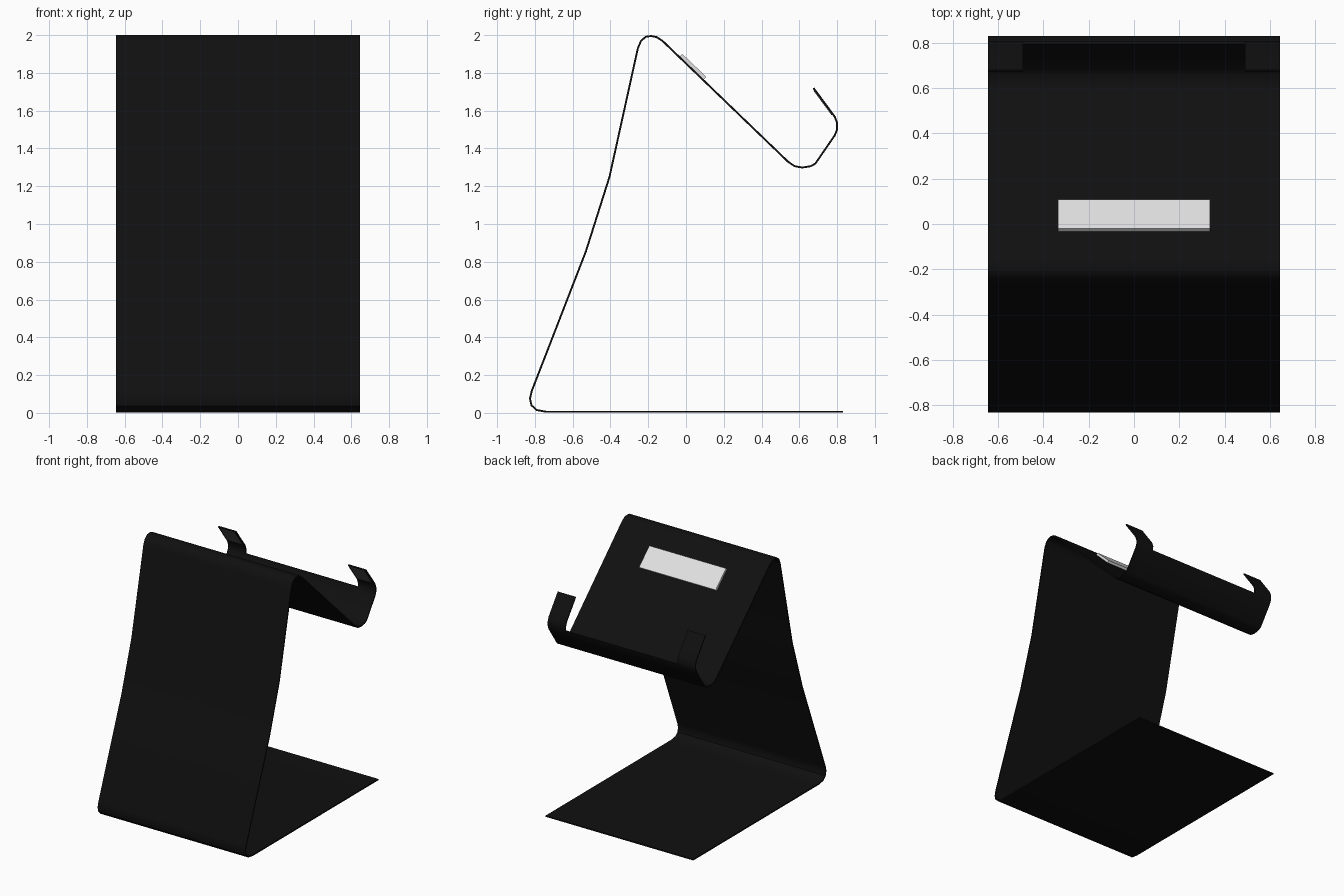
import bpy
import bmesh
from mathutils import Vector, Matrix

cube = bpy.data.objects.get("Cube")
if cube:
    bpy.data.objects.remove(cube, do_unlink=True)


def material(name, value):
    mat = bpy.data.materials.new(name)
    mat.use_nodes = True
    colour = (value, value, value, 1)
    mat.diffuse_color = colour
    mat.node_tree.nodes["Principled BSDF"].inputs["Base Color"].default_value = colour
    return mat


black = material("black metal", 0.005)
white = material("white plate", 0.75)
grey = material("grey pad", 0.12)


def finish(bm, name, mat):
    bmesh.ops.recalc_face_normals(bm, faces=bm.faces)
    mesh = bpy.data.meshes.new(name)
    bm.to_mesh(mesh)
    bm.free()
    obj = bpy.data.objects.new(name, mesh)
    mesh.materials.append(mat)
    bpy.context.collection.objects.link(obj)
    return obj


def slab(name, mat, x, width, start, end, bottom, top):
    """Box lying along the sheet line start-end, raised between two offsets."""
    a, b = Vector((0, *start)), Vector((0, *end))
    along = (b - a).normalized()
    up = Vector((1, 0, 0)).cross(along)
    centre = (a + b) / 2 + up * (bottom + top) / 2 + Vector((x, 0, 0))
    frame = Matrix((Vector((1, 0, 0)), along, up)).transposed().to_4x4()
    size = Matrix.Diagonal((width, (b - a).length, top - bottom, 1))
    bm = bmesh.new()
    bmesh.ops.create_cube(bm, size=1, matrix=Matrix.Translation(centre) @ frame @ size)
    return finish(bm, name, mat)


# Bent sheet profile (y, z): base, leaning back, cradle, lip, then tabs
profile = [
    (0.83, 0.006), (-0.74, 0.006), (-0.79, 0.015), (-0.818, 0.04),
    (-0.826, 0.075), (-0.817, 0.115), (-0.53, 0.855), (-0.405, 1.25),
    (-0.255, 1.93), (-0.238, 1.97), (-0.213, 1.991), (-0.185, 1.995),
    (-0.155, 1.989), (-0.125, 1.97), (0.54, 1.33), (0.575, 1.306),
    (0.615, 1.299), (0.66, 1.306), (0.685, 1.32), (0.788, 1.47),
    (0.80, 1.5), (0.80, 1.535), (0.788, 1.567), (0.675, 1.72),
]
lip_end = 20
columns = [-0.645, -0.49, 0.49, 0.645]

bm = bmesh.new()
rows = [[bm.verts.new((x, y, z)) for x in columns] for y, z in profile]
for i in range(len(rows) - 1):
    for j in range(3):
        if j == 1 and i >= lip_end:
            continue  # the lip is open between the two tabs
        bm.faces.new((rows[i][j], rows[i][j + 1], rows[i + 1][j + 1], rows[i + 1][j]))
bmesh.ops.delete(bm, geom=[v for v in bm.verts if not v.link_faces], context='VERTS')
stand = finish(bm, "bent_stand", black)
solid = stand.modifiers.new("thickness", 'SOLIDIFY')
solid.thickness = 0.01
solid.offset = 0
bpy.context.view_layer.objects.active = stand
stand.select_set(True)
bpy.ops.object.modifier_apply(modifier=solid.name)
bpy.ops.object.shade_smooth_by_angle(angle=0.6)

# Light plate on the sloping cradle
slab("cradle_plate", white, 0, 0.67, (-0.036, 1.884), (0.092, 1.762), 0.004, 0.023)

# Soft pads on the inner side of each tab
for side, x in (("left", 0.5675), ("right", -0.5675)):
    slab(side + "_tab_pad", grey, x, 0.13, (0.778, 1.581), (0.682, 1.711), 0.004, 0.009)
